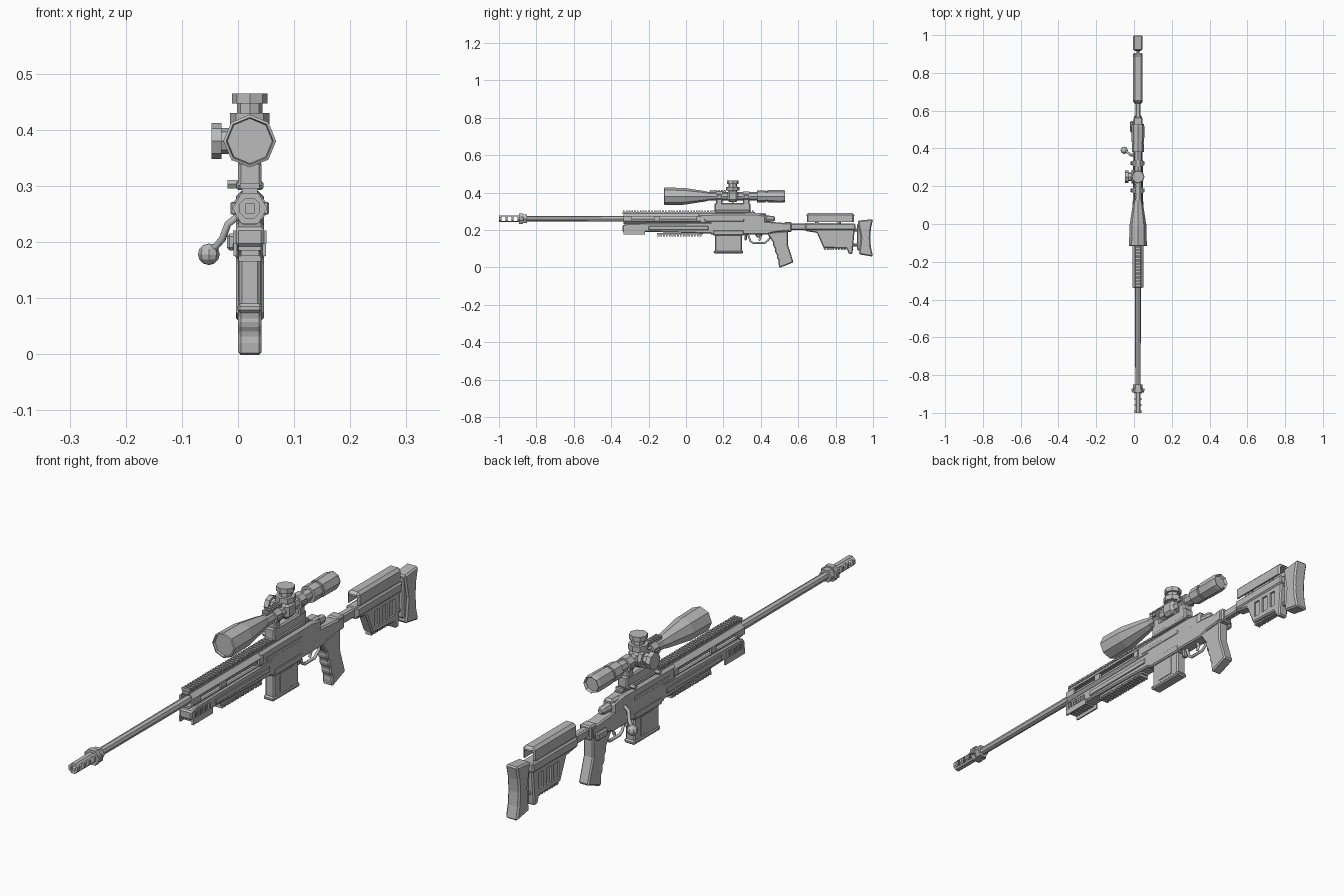
import bpy, bmesh, math
from mathutils import Vector

cube = bpy.data.objects.get("Cube")
if cube:
    bpy.data.objects.remove(cube)

CENTRE = .021      # centre plane of the body
BORE = .26         # barrel height
SIGHT = .38        # scope height
DIAL = .25         # scope dial station
BODY = .025        # half width of the body
THIN = .02         # half width of the narrower parts
CHAMFER = .005
SIDES = (-1, 1)
EIGHTH = math.pi / 8

grey = bpy.data.materials.new("gunmetal grey")
grey.use_nodes = True
grey.diffuse_color = (.5, .5, .5, 1)
grey.node_tree.nodes["Principled BSDF"].inputs["Base Color"].default_value = grey.diffuse_color

def finish(name, bm, chamfer=0):
    bmesh.ops.recalc_face_normals(bm, faces=bm.faces)
    mesh = bpy.data.meshes.new(name)
    bm.to_mesh(mesh)
    bm.free()
    mesh.materials.append(grey)
    part = bpy.data.objects.new(name, mesh)
    bpy.context.collection.objects.link(part)
    if chamfer:
        bevel = part.modifiers.new("chamfer", 'BEVEL')
        bevel.width, bevel.segments, bevel.limit_method = chamfer, 1, 'ANGLE'
    return part

def around(middle, half):
    return middle - half, middle + half

def add_box(bm, *spans):
    """Add a box spanning the (min, max) pairs along x, y and z."""
    for vert in bmesh.ops.create_cube(bm, size=1)["verts"]:
        vert.co = Vector([low + (c + .5) * (high - low) for c, (low, high) in zip(vert.co, spans)])

def box(name, y, z, half=BODY, x=CENTRE, chamfer=CHAMFER):
    bm = bmesh.new()
    add_box(bm, around(x, half), y, z)
    return finish(name, bm, chamfer)

def plate(name, outline, half=BODY, chamfer=CHAMFER):
    """Side outline of (y, z) points given thickness along x."""
    bm = bmesh.new()
    face = bm.faces.new([bm.verts.new((CENTRE - half, y, z)) for y, z in outline])
    extruded = bmesh.ops.extrude_face_region(bm, geom=[face])["geom"]
    for vert in extruded:
        if isinstance(vert, bmesh.types.BMVert):
            vert.co.x += half + half
    return finish(name, bm, chamfer)

def lathe(name, profile, axis='Y', centre=(CENTRE, 0, BORE), sides=8, turn=0):
    """Faceted turned part; the profile holds (offset along axis, radius)."""
    bm = bmesh.new()
    rings = []
    for along, radius in profile:
        ring = []
        for i in range(sides):
            angle = math.tau * i / sides + turn
            u, w = radius * math.cos(angle), radius * math.sin(angle)
            offset = {'X': (along, u, w), 'Y': (u, along, w), 'Z': (u, w, along)}[axis]
            ring.append(bm.verts.new(Vector(centre) + Vector(offset)))
        rings.append(ring)
    for near, far in zip(rings, rings[1:]):
        for i in range(sides):
            bm.faces.new((near[i - 1], near[i], far[i], far[i - 1]))
    for cap in (rings[0], rings[-1]):
        bm.faces.new(cap)
    return finish(name, bm)

def tube(name, start, end, radius, **options):
    return lathe(name, [(start, radius), (end, radius)], **options)

def rod(name, points, radius=.006):
    """Bent rod through the points."""
    curve = bpy.data.curves.new(name, 'CURVE')
    curve.dimensions, curve.bevel_depth, curve.bevel_resolution = '3D', radius, 1
    curve.use_fill_caps = True
    spline = curve.splines.new('POLY')
    spline.points.add(len(points) - 1)
    for point, place in zip(spline.points, points):
        point.co = (*place, 1)
    curve.materials.append(grey)
    bpy.context.collection.objects.link(bpy.data.objects.new(name, curve))

def carve(part, boxes):
    """Cut boxes out of a part, one by one, and bake the result."""
    for spans in boxes:
        bm = bmesh.new()
        add_box(bm, *spans)
        cutter = finish("cutter", bm)
        cutter.hide_render = True
        cut = part.modifiers.new("cut", 'BOOLEAN')
        cut.operation, cut.solver, cut.object = 'DIFFERENCE', 'EXACT', cutter
        graph = bpy.context.evaluated_depsgraph_get()
        mesh = bpy.data.meshes.new_from_object(part.evaluated_get(graph))
        part.modifiers.clear()
        part.data = mesh
        bpy.data.objects.remove(cutter)

def rail(name, start, end, bottom, top, half=THIN, teeth_up=True, x=CENTRE, pitch=.015):
    """Accessory rail: a base strip with evenly spaced teeth."""
    bm = bmesh.new()
    middle = (bottom + top) / 2
    lower, upper = (bottom, middle), (middle, top)
    base, teeth = (lower, upper) if teeth_up else (upper, lower)
    add_box(bm, around(x, half * .8), (start, end), base)
    for i in range(int((end - start) / pitch)):
        add_box(bm, around(x, half), around(start + (i + .5) * pitch, pitch * .3), teeth)
    return finish(name, bm)

# Barrel and muzzle brake with side ports
lathe("barrel", [(-.9, .014), (.2, .017)])
brake = tube("muzzle_brake", -1, -.85, THIN, turn=EIGHTH)
through = around(CENTRE, .1)
carve(brake, [(around(CENTRE, .008), (-1.1, -.9), around(BORE, .008))]
      + [(through, around(y, .011), around(BORE, .012)) for y in (-.975, -.943, -.911)])
tube("brake_collar", -.892, -.872, .031, sides=6)
tube("brake_nut", -.872, -.85, BODY, sides=6)
box("collar_clamp", around(-.878, .008), around(BORE, .011), half=.034, chamfer=.002)

# Forend: hollow tube with long side vents over a chamfered tray
upper = tube("upper_handguard", -.335, .08, .031, turn=EIGHTH)
vent = around(BORE, .011)
carve(upper, [(around(CENTRE, THIN), (-.4, .07), around(BORE, THIN)),
              (through, (-.29, -.17), vent), (through, (-.14, .055), vent)])
plate("lower_handguard", [(-.34, .192), (-.2, .19), (.16, .18), (.16, .24), (-.31, .235), (-.34, .225)])
rail("front_lower_rail", -.335, -.22, .185, .198, teeth_up=False)
rail("bottom_rail", -.155, .09, .165, .185, teeth_up=False)
rail("top_rail", -.34, .37, .285, .305, half=.017)
for side in SIDES:
    flank = CENTRE + side * (BODY + .001)
    box("side_strip", (-.2, .12), (.2, .22), half=.003, x=flank, chamfer=.002)
    rail("side_rail", -.335, -.22, .175, .22, half=.004, x=flank)

# Receiver, chassis and bolt
plate("receiver", [(.06, .23), (.06, .287), (.37, .29), (.43, .28), (.43, .23)], chamfer=.009)
plate("chassis", [(.13, .175), (.43, .175), (.47, .187), (.555, .195), (.555, .235), (.44, .245), (.13, .245)])
box("receiver_panel", (.1, .31), (.245, .26), half=BODY + .002, chamfer=.002)
box("rear_bridge", (.375, .43), (.245, .29), half=THIN, chamfer=.008)
lathe("bolt_shroud", [(.42, .018), (.465, .015), (.475, .009)])
knob = Vector((-.052, .39, .178))
rod("bolt_handle", [(.005, .365, .25), (-.018, .365, .232), (-.028, .375, .205), knob], radius=.007)
lathe("bolt_knob", [(-.019 * math.cos(a), .019 * math.sin(a) + .0005) for a in
                    [math.pi * i / 6 for i in range(7)]], axis='Z', centre=knob)

# Magazine and trigger group
box("magazine", (.155, .3), (.08, .185), half=.019)
box("magazine_ribs", (.19, .265), (.095, .165), half=THIN + .001, chamfer=.001)
box("magazine_floor", (.148, .305), (.074, .09), half=.022)
box("magazine_well", (.145, .31), (.17, .2), half=BODY + .002)
box("magazine_catch", (.312, .325), (.145, .18), half=.01, chamfer=.003)
guard = [(.33, .18), (.345, .14), (.36, .13), (.42, .13), (.445, .15), (.455, .18)]
rod("trigger_guard", [(CENTRE, y, z) for y, z in guard])
rod("trigger", [(CENTRE, .39, .18), (CENTRE, .4, .16), (CENTRE, .39, .143)])

# Pistol grip: a leaning block with a wavy row of finger grooves in front
steps = 8
grooves = [(.455 + .04 * i / steps + .006 * (i % 2), .15 - .13 * i / steps) for i in range(steps + 1)]
plate("pistol_grip", [(.43, .185), *grooves, (.498, -.003), (.575, .027), (.545, .12), (.545, .195)], half=.021)

# Stock with recessed side slots
box("stock_tube", (.53, .7), (.2, .235), half=.014)
box("stock_hinge", (.525, .565), (.19, .243), half=.023)
box("hinge_latch", (.485, .545), (.185, .215), half=.008, x=-.012)
stock = plate("stock_body", [(.635, .195), (.7, .185), (.735, .105), (.86, .1), (.87, .072), (.89, .072),
                             (.905, .235), (.635, .238)], half=THIN)
carve(stock, [(around(CENTRE + side * THIN, .007), around(y, .014), (.125, .185))
              for y in (.76, .805, .85) for side in SIDES])
box("stock_beam", (.64, .905), (.2, .235))
rail("stock_lower_rail", .735, .86, .094, .108, half=.012, teeth_up=False)

# Cheek rest: an arched cover with open ends, held on posts
cheek = box("cheek_rest", (.643, .9), (.22, .291), chamfer=.01)
carve(cheek, [(through, (.6, 1), (.2, .243)), (around(CENTRE, .018), (.6, 1), (.2, .275))])
for y in (.7, .82):
    tube("cheek_post", .22, .28, .009, axis='Z', centre=(CENTRE, y, 0))

# Butt pad with a hollowed rear face
for z in (.12, .2):
    tube("pad_rod", .89, .94, .009, centre=(CENTRE, 0, z))
box("pad_mount", (.915, .94), (.09, .235), half=.019)
pad_low, pad_high = .057, .258
hollow = [(.985 + .015 * t * t, (pad_low + pad_high + t * (pad_high - pad_low)) / 2) for t in (-1, -.5, 0, .5, 1)]
plate("butt_pad", [(.925, .07), *hollow, (.918, .25), (.935, .16)], chamfer=.006)

# Scope mount
box("mount_base", (.153, .345), (.296, .343), half=.021)
box("mount_clamp", (.16, .34), (.293, .308), half=.024, chamfer=.003)
scope_line = (CENTRE, 0, SIGHT)
for y in (.178, .322):
    span = around(y, .017)
    tube("scope_ring", *span, .029, centre=scope_line, turn=EIGHTH)
    box("ring_post", span, (.325, SIGHT), half=THIN)
    box("ring_lugs", around(y, .011), around(SIGHT, .007), half=.034, chamfer=.002)
    tube("mount_nut", -.04, -.018, .009, axis='X', centre=(CENTRE, y, .303), sides=6)

# Scope body with sunken lenses
lathe("objective", [(-.108, .04), (-.117, .042), (-.115, .047), (-.01, .045), (.1, .028), (.125, .022)],
      centre=scope_line)
tube("scope_tube", .12, .44, .022, centre=scope_line)
tube("zoom_ring", .38, .425, .032, centre=scope_line)
tube("eyepiece_neck", .42, .44, .028, centre=scope_line)
lathe("eyepiece", [(.435, .033), (.515, .034), (.53, .031), (.52, .026)], centre=scope_line)
box("dial_housing", around(DIAL, .03), around(SIGHT, .03), half=.029, chamfer=.012)
rail("scope_top_rail", .125, .215, .4, .415, half=.012)

# Dials: flange, neck and cap stacked outward from the housing
for name, axis, way, reach in (("elevation", 'Z', 1, .085), ("windage", 'X', -1, .068)):
    for layer, inner, outer, radius in (("flange", .055, .035, .035), ("neck", .06, .01, .023), ("cap", .018, 0, .032)):
        tube(f"{name}_{layer}", way * (reach - inner), way * (reach - outer), radius, axis=axis,
             centre=(CENTRE, DIAL, SIGHT))
